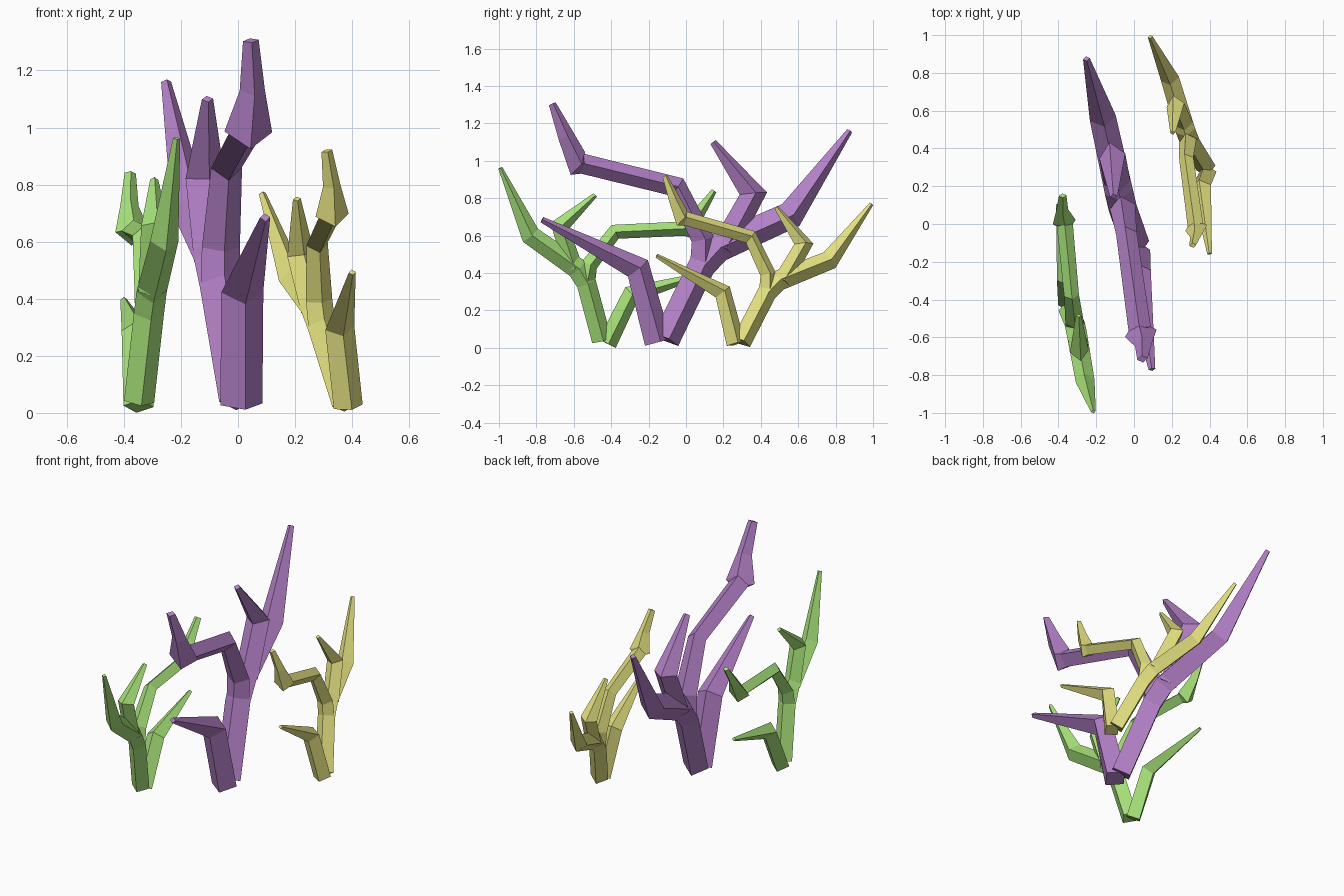
import bpy, bmesh
from math import radians
from mathutils import Vector, Matrix

if "Cube" in bpy.data.objects:
    bpy.data.objects.remove(bpy.data.objects["Cube"])

ORIGIN = Vector((0.007, -0.13, 0))
LATERAL = Vector((0.98, 0.2, 0)).normalized()

# Branch paths: (x, y, z, half width across the fan, half width in the fan)
BRANCHES = [
    # trunk continuing into the tallest back branch
    [(0.007, -0.107, 0.044, .075, .075), (-0.06, 0.085, 0.44, .075, .075),
     (-0.08, 0.17, 0.535, .075, .08), (-0.165, 0.56, 0.71, .07, .075),
     (-0.252, 0.875, 1.16, .018, .016)],
    # low front branch
    [(0.012, -0.15, 0.03, .075, .073), (0.015, -0.257, 0.425, .075, .07),
     (0.095, -0.77, 0.685, .018, .016)],
    # long arm with a broad upturned tip
    [(-0.062, 0.09, 0.44, .07, .07), (-0.06, 0.09, 0.58, .068, .062),
     (-0.04, -0.05, 0.86, .055, .058), (0.03, -0.555, 0.985, .06, .054),
     (0.036, -0.578, 0.985, .086, .072), (0.05, -0.64, 1.13, .045, .045),
     (0.045, -0.715, 1.305, .028, .02)],
    # middle branch, hooked forward
    [(-0.085, 0.2, 0.53, .07, .07), (-0.115, 0.36, 0.825, .07, .075),
     (-0.107, 0.145, 1.1, .02, .018)],
]


def add_branch(bm, path):
    """Sweep a diamond section along a path, mitred at the bends."""
    pts = [Vector(p[:3]) for p in path]
    rings = []
    for i, p in enumerate(pts):
        t = Vector()
        if i > 0:
            t += (p - pts[i - 1]).normalized()
        if i < len(pts) - 1:
            t += (pts[i + 1] - p).normalized()
        t.normalize()
        u = (LATERAL - t * LATERAL.dot(t)).normalized()
        v = t.cross(u)
        a, b = path[i][3:]
        rings.append([bm.verts.new(p - ORIGIN + o)
                      for o in (u * a, v * b, -u * a, -v * b)])
    for r, s in zip(rings, rings[1:]):
        for k in range(4):
            n = (k + 1) % 4
            bm.faces.new((r[k], r[n], s[n], s[k]))
    bm.faces.new(rings[0][::-1])
    bm.faces.new(rings[-1])


def make_coral(name, color, base, size, turn, tilt, roll, yaw):
    bm = bmesh.new()
    for path in BRANCHES:
        add_branch(bm, path)
    R = lambda deg, axis: Matrix.Rotation(radians(deg), 4, axis)
    bm.transform(Matrix.Translation(base) @ R(yaw, 'Z') @ R(roll, 'Y')
                 @ R(tilt, 'X') @ R(turn, 'Z') @ Matrix.Scale(size, 4))
    bmesh.ops.recalc_face_normals(bm, faces=bm.faces)
    mesh = bpy.data.meshes.new(name)
    bm.to_mesh(mesh)
    bm.free()
    mat = bpy.data.materials.new(name + "_color")
    mat.diffuse_color = color
    mat.use_nodes = True
    mat.node_tree.nodes["Principled BSDF"].inputs["Base Color"].default_value = mat.diffuse_color
    mesh.materials.append(mat)
    bpy.context.collection.objects.link(bpy.data.objects.new(name, mesh))


# Three corals sharing one shape
make_coral("purple_coral", (0.46, 0.22, 0.58, 1), ORIGIN, 1.0, 0, 0, 0, 0)
make_coral("yellow_coral", (0.78, 0.76, 0.22, 1), (0.385, 0.28, 0), 0.70,
           0, -1.2, -7, 1.8)
make_coral("green_coral", (0.40, 0.78, 0.20, 1), (-0.345, -0.44, 0.005), 0.715,
           180, -11, -2, -2.3)
